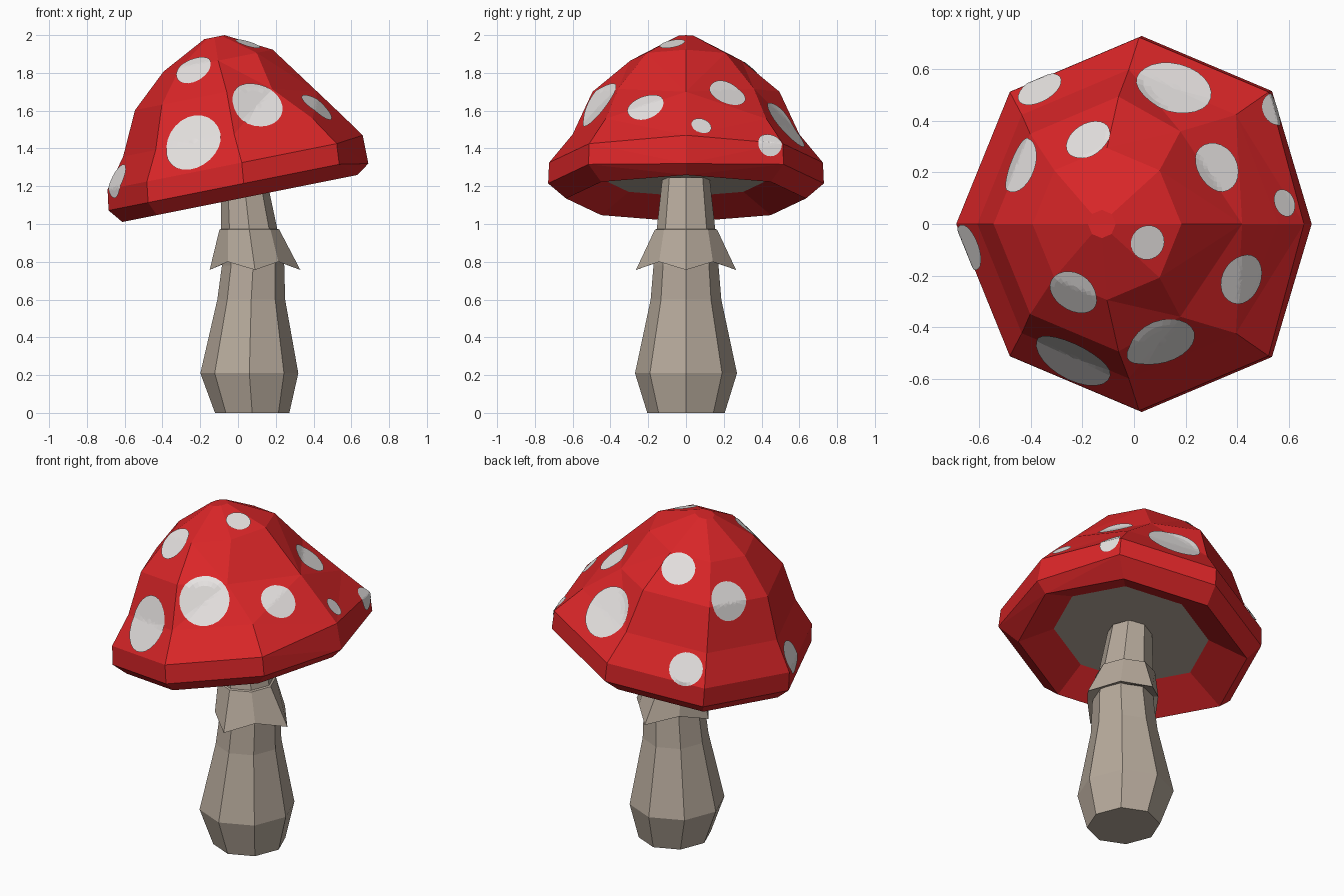
import bpy, bmesh, math
from mathutils import Vector
from mathutils.bvhtree import BVHTree

if "Cube" in bpy.data.objects:
    bpy.data.objects.remove(bpy.data.objects["Cube"])

SIDES = 8


def material(name, rgb):
    m = bpy.data.materials.new(name)
    m.diffuse_color = (*rgb, 1)
    m.use_nodes = True
    m.node_tree.nodes["Principled BSDF"].inputs["Base Color"].default_value = m.diffuse_color
    return m


RED = material("cap red", (0.70, 0.019, 0.021))
BEIGE = material("stalk beige", (0.47, 0.40, 0.33))
WHITE = material("spot white", (0.79, 0.76, 0.75))


def ring(cx, cz, r, slope=0.0):
    """Octagon around (cx, 0, cz), leaning up towards +x by the slope."""
    pts = []
    for i in range(SIDES):
        a = math.tau * i / SIDES
        x = r * math.cos(a) * (0.98 if slope else 0.96)
        pts.append(Vector((cx + x, r * math.sin(a), cz + slope * x)))
    return pts


def loft(bm, rings, cap_ends=True):
    """Skin a stack of rings, bottom to top."""
    loops = [[bm.verts.new(p) for p in pts] for pts in rings]
    for lo, hi in zip(loops, loops[1:]):
        n = len(lo)
        for i in range(n):
            j = (i + 1) % n
            bm.faces.new((lo[i], lo[j], hi[j], hi[i]))
    if cap_ends:
        bm.faces.new(loops[0][::-1])
        bm.faces.new(loops[-1])
    bm.normal_update()


def finish(bm, name, *mats):
    me = bpy.data.meshes.new(name)
    bm.to_mesh(me)
    for m in mats:
        me.materials.append(m)
    ob = bpy.data.objects.new(name, me)
    bpy.context.collection.objects.link(ob)
    return ob


# Stalk: bulging base, narrowing to the cap
bm = bmesh.new()
loft(bm, [ring(*p) for p in [
    (0.075, 0.0, 0.205), (0.06, 0.21, 0.27), (0.07, 0.60, 0.187),
    (0.08, 0.78, 0.172), (0.06, 0.97, 0.155), (0.03, 1.245, 0.125)]])
finish(bm, "stalk", BEIGE)

# Skirt: flared collar with a zigzag hem
hem = ring(0.09, 0.757, 0.25)
for i in range(1, SIDES, 2):
    a = math.tau * i / SIDES
    hem[i] = Vector((0.08 + 0.19 * math.cos(a), 0.19 * math.sin(a), 0.80))
for p in hem:
    p.y *= 1.06
bm = bmesh.new()
loft(bm, [ring(0.08, 0.81, 0.155), hem, ring(0.06, 0.97, 0.165),
          ring(0.06, 0.985, 0.13)], cap_ends=False)
finish(bm, "skirt", BEIGE)

# Cap: leaning octagonal dome, hollowed below
T = 0.2
rings = [ring(*p, T) for p in [
    (0.02, 1.23, 0.43), (0.01, 1.135, 0.635), (0.03, 1.215, 0.73),
    (0.02, 1.325, 0.725), (-0.02, 1.475, 0.60), (-0.06, 1.70, 0.495),
    (-0.105, 1.865, 0.295), (-0.125, 1.989, 0.055)]]
# Flattened right side of the dome
rings[2][0] = Vector((0.69, 0, 1.32))
rings[3][0] = Vector((0.66, 0, 1.47))
rings[4][0] = Vector((0.56, 0, 1.567))
rings[5][0] = Vector((0.42, 0, 1.70))
rings[5][1] = Vector((0.18, 0.36, 1.715))
rings[5][7] = Vector((0.18, -0.36, 1.715))
bm = bmesh.new()
loft(bm, rings)
# Underside disc inside the hollow takes the stalk colour
for f in bm.faces:
    if len(f.verts) == SIDES and f.normal.z < 0:
        f.material_index = 1
bmesh.ops.triangulate(bm, faces=[f for f in bm.faces if len(f.verts) == 4])
bm.normal_update()
tree = BVHTree.FromBMesh(bm)
finish(bm, "cap", RED, BEIGE)

# Spots: thin round patches draped over the cap (x, y, z, radius)
spots = [
    (-0.18, 0.33, 1.80, 0.093), (0.16, 0.55, 1.54, 0.15),
    (0.32, 0.22, 1.69, 0.10), (0.53, 0.44, 1.42, 0.065),
    (0.58, 0.08, 1.515, 0.055), (0.41, -0.21, 1.61, 0.10),
    (0.05, -0.07, 1.945, 0.068), (-0.23, -0.26, 1.81, 0.10),
    (0.10, -0.46, 1.63, 0.14), (-0.24, -0.53, 1.43, 0.16),
    (-0.64, -0.09, 1.23, 0.093), (-0.45, 0.23, 1.64, 0.11),
    (-0.37, 0.53, 1.32, 0.093)]
SEG, STEPS = 24, 5
bm = bmesh.new()
for x, y, z, r in spots:
    centre, n, _, _ = tree.find_nearest(Vector((x, y, z)))
    # average the surface direction over the spot
    u = n.orthogonal().normalized()
    v = n.cross(u)
    total = n.copy()
    for k in range(8):
        a = math.tau * k / 8
        q = centre + (u * math.cos(a) + v * math.sin(a)) * r * 0.7
        total += tree.find_nearest(q)[1]
    n = total.normalized()
    u = n.orthogonal().normalized()
    v = n.cross(u)

    def drape(p):
        hit = tree.ray_cast(p + n * 0.25, -n)[0]
        return (hit if hit else p) + n * 0.006

    mid = bm.verts.new(drape(centre))
    prev = None
    for s in range(1, STEPS + 1):
        loop = []
        for k in range(SEG):
            a = math.tau * k / SEG
            q = centre + (u * math.cos(a) + v * math.sin(a)) * r * s / STEPS
            loop.append(bm.verts.new(drape(q)))
        for k in range(SEG):
            j = (k + 1) % SEG
            if prev is None:
                bm.faces.new((mid, loop[k], loop[j]))
            else:
                bm.faces.new((prev[k], loop[k], loop[j], prev[j]))
        prev = loop
finish(bm, "cap_spots", WHITE)
